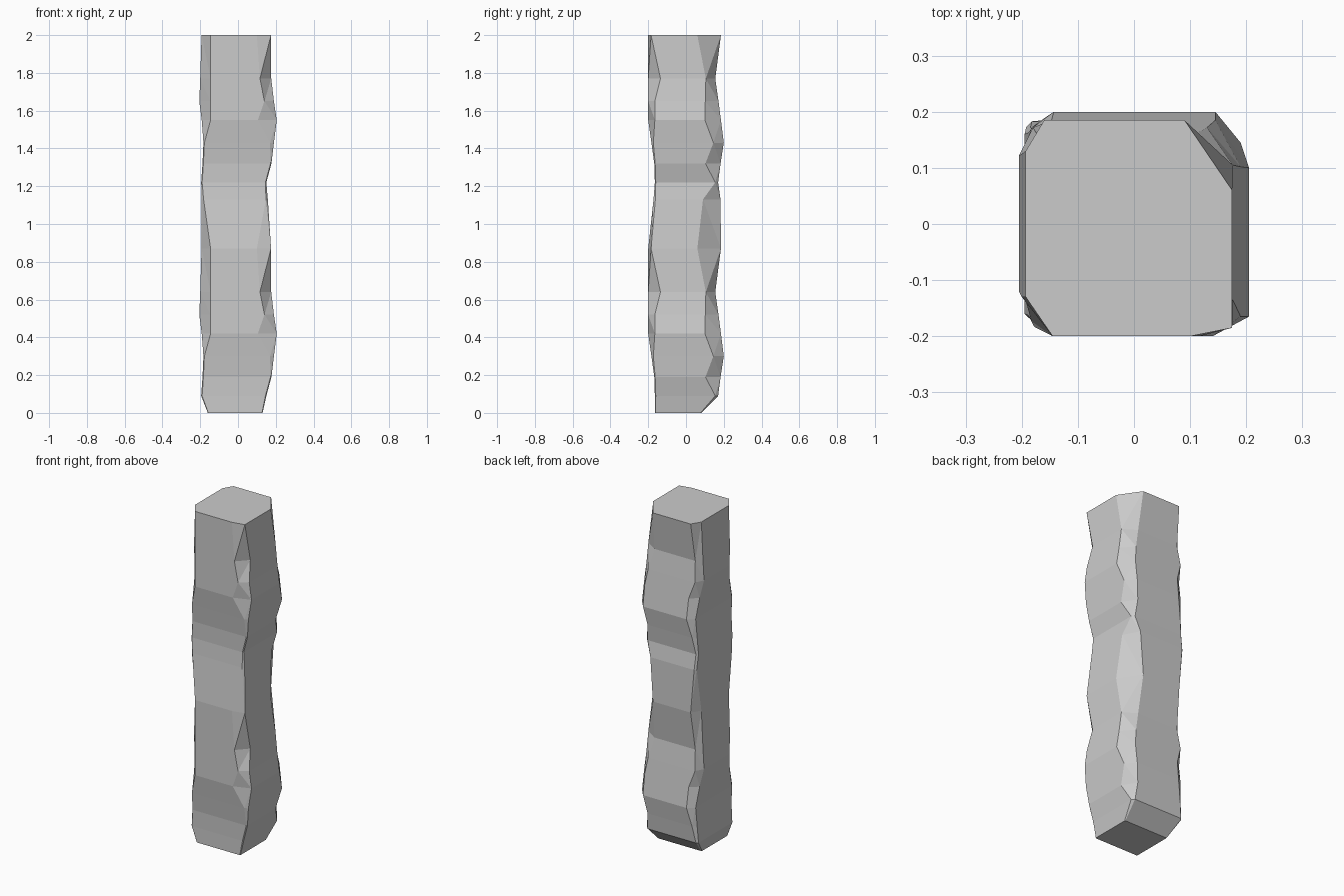
import bpy, bmesh

# Hewn profile: z, x0, x1, y0, y1, then corner cuts (dx, dy) for
# front-left, front-right, back-right, back-left
PATTERN = [
    (0.00, -.192, .158, -.172, .183, .010, .010, .010, .010, .050, .093, .010, .010),
    (0.09, -.195, .150, -.165, .170, .005, .005, .005, .005, .015, .015, .010, .010),
    (0.19, -.188, .177, -.168, .183, .005, .005, .005, .005, .050, .080, .020, .020),
    (0.30, -.183, .190, -.183, .200, .005, .010, .020, .010, .045, .055, .040, .030),
    (0.42, -.192, .205, -.200, .185, .047, .060, .100, .035, .060, .085, .045, .040),
    (0.52, -.205, .190, -.200, .172, .060, .080, .050, .035, .060, .070, .025, .050),
    (0.64, -.200, .176, -.200, .155, .055, .070, .060, .065, .075, .050, .030, .030),
    (0.87, -.193, .175, -.200, .185, .048, .070, .075, .015, .085, .125, .033, .055),
]
BASE = (0.00, -.160, .130, -.165, .080) + (.003,) * 8
PERIOD = 1.13


def ring_points(r, dz):
    z, x0, x1, y0, y1, ax, ay, bx, by, cx, cy, ex, ey = r
    z += dz
    return [(x0, y0 + ay, z), (x0 + ax, y0, z), (x1 - bx, y0, z), (x1, y0 + by, z),
            (x1, y1 - cy, z), (x1 - cx, y1, z), (x0 + ex, y1, z), (x0, y1 - ey, z)]


# The carved pattern repeats twice up the post, with a narrowed foot
levels = [ring_points(BASE, 0)]
levels += [ring_points(r, 0) for r in PATTERN[1:]]
levels += [ring_points(r, PERIOD) for r in PATTERN]

bm = bmesh.new()
rings = [[bm.verts.new(p) for p in level] for level in levels]
for lo, hi in zip(rings, rings[1:]):
    for i in range(8):
        j = (i + 1) % 8
        bm.faces.new((lo[i], lo[j], hi[j], hi[i]))
bm.faces.new(rings[0][::-1])
bm.faces.new(rings[-1])
bmesh.ops.triangulate(bm, faces=bm.faces[:])
bmesh.ops.recalc_face_normals(bm, faces=bm.faces[:])

# Rough wooden post
mesh = bpy.data.meshes.new("wooden_post")
bm.to_mesh(mesh)
bm.free()
post = bpy.data.objects.new("wooden_post", mesh)
bpy.context.collection.objects.link(post)
